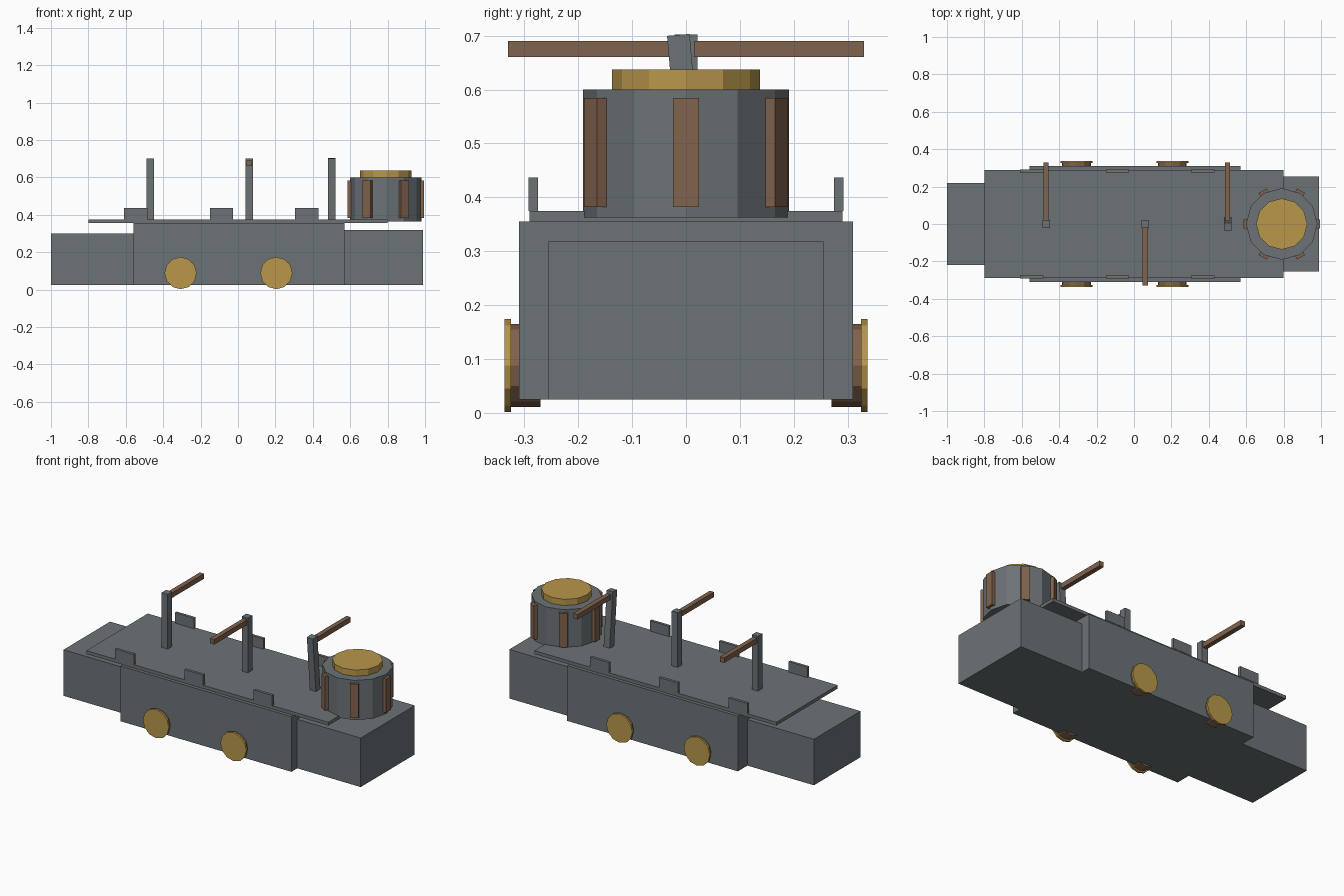
import bpy
from math import radians, cos, sin, pi

if "Cube" in bpy.data.objects:
    bpy.data.objects.remove(bpy.data.objects["Cube"], do_unlink=True)


def material(name, rgb):
    mat = bpy.data.materials.new(name)
    mat.use_nodes = True
    mat.diffuse_color = (*rgb, 1)
    mat.node_tree.nodes["Principled BSDF"].inputs["Base Color"].default_value = (*rgb, 1)
    return mat


steel = material("steel grey", (0.15, 0.17, 0.18))
brass = material("brass", (0.48, 0.31, 0.07))
leather = material("brown", (0.22, 0.125, 0.075))


def box(name, mat, x, y, z, tilt=0, turn=0):
    """Box from three (min, max) ranges, turned about its own centre."""
    ranges = (x, y, z)
    bpy.ops.mesh.primitive_cube_add(
        size=1, location=[(a + b) / 2 for a, b in ranges], rotation=(tilt, 0, turn))
    obj = bpy.context.object
    obj.scale = [b - a for a, b in ranges]
    obj.name = name
    obj.data.materials.append(mat)
    return obj


def disc(name, mat, radius, depth, centre, tilt=0):
    """Twelve-sided prism with a corner on its x axis."""
    bpy.ops.mesh.primitive_cylinder_add(
        vertices=12, radius=radius, depth=depth, location=centre, rotation=(tilt, 0, 0))
    obj = bpy.context.object
    obj.name = name
    obj.data.materials.append(mat)
    return obj


# Hull blocks and deck
box("hull_middle", steel, (-0.56, 0.57), (-0.31, 0.31), (0.025, 0.355))
box("hull_stern", steel, (-1.0, -0.56), (-0.22, 0.22), (0.025, 0.30))
box("hull_bow", steel, (0.57, 0.99), (-0.255, 0.255), (0.025, 0.318))
box("deck", steel, (-0.80, 0.80), (-0.29, 0.29), (0.355, 0.375))

# Wheels and rail plates on both sides
for side, label in ((1, "back"), (-1, "front")):
    for i, x in enumerate((-0.307, 0.205)):
        disc(f"{label}_hub_{i}", leather, 0.077, 0.055,
             (x, side * 0.2975, 0.088), pi / 2)
        disc(f"{label}_wheel_{i}", brass, 0.086, 0.012,
             (x, side * 0.331, 0.088), pi / 2)
    for i, x in enumerate((-0.547, -0.088, 0.368)):
        box(f"{label}_rail_plate_{i}", steel, (x - 0.0625, x + 0.0625),
            (side * 0.2835 - 0.0085, side * 0.2835 + 0.0085), (0.375, 0.437))

# Posts with arms reaching to alternate sides; the last post leans
for i, (x, side, lean) in enumerate(((-0.47, 1, 0), (0.06, -1, 0), (0.50, 1, 5))):
    box(f"post_{i}", steel, (x - 0.02, x + 0.02), (-0.021, 0.021),
        (0.375, 0.702), tilt=radians(lean))
    y = sorted((side * 0.015, side * 0.33))
    box(f"arm_{i}", leather, (x - 0.014, x + 0.014), y, (0.66, 0.69))

# Turret with cap and upright slats around it
tx = 0.79
disc("turret", steel, 0.191, 0.237, (tx, 0, 0.4815))
disc("turret_cap", brass, 0.137, 0.037, (tx, 0, 0.6185))
for i in range(6):
    angle = i * pi / 3
    cx, cy = tx + 0.193 * cos(angle), 0.193 * sin(angle)
    box(f"turret_slat_{i}", leather, (cx - 0.012, cx + 0.012),
        (cy - 0.024, cy + 0.024), (0.382, 0.584), turn=angle)
